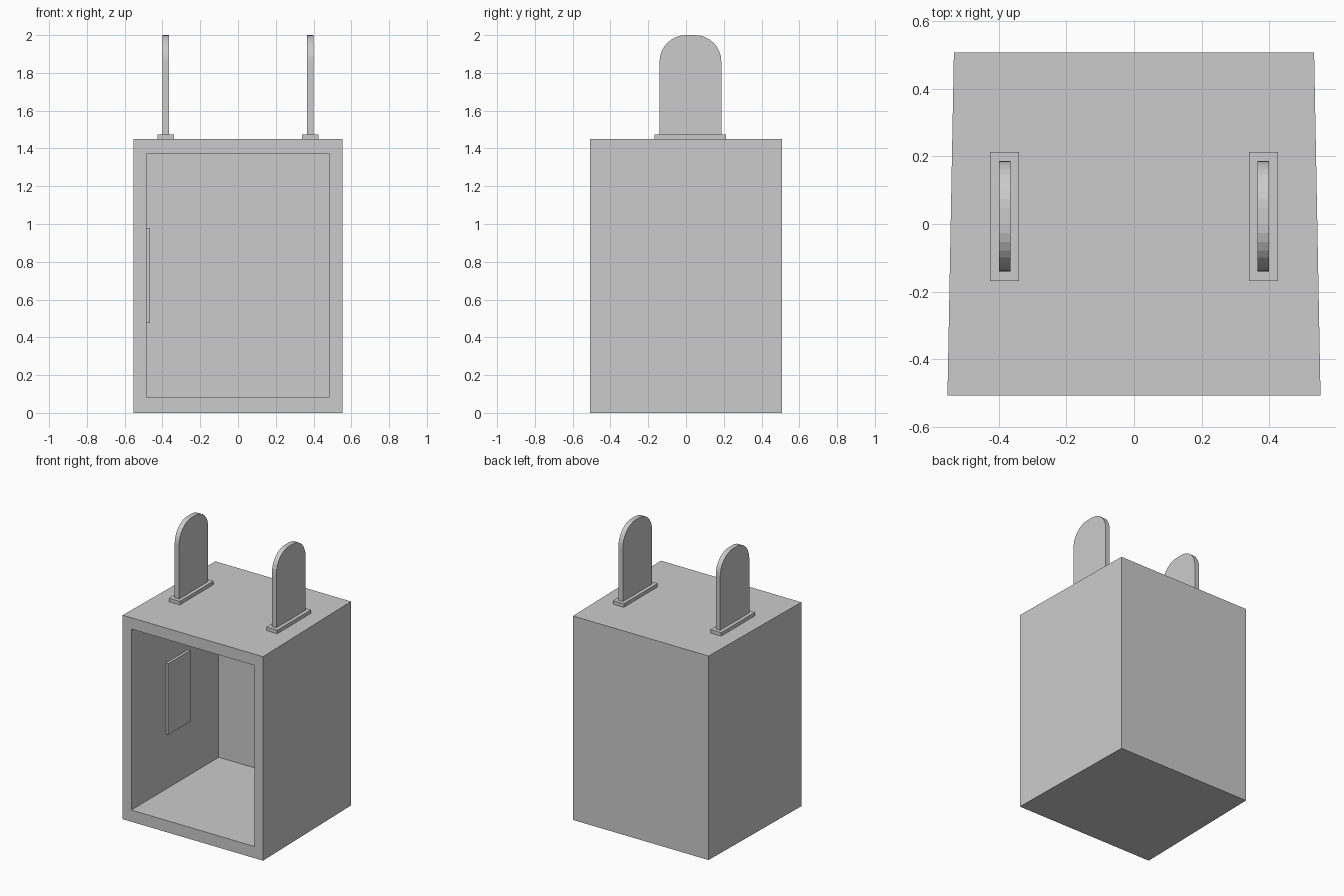
import bpy, bmesh, math

if "Cube" in bpy.data.objects:
    bpy.data.objects.remove(bpy.data.objects["Cube"])


def finish(name, bm):
    bmesh.ops.recalc_face_normals(bm, faces=bm.faces)
    mesh = bpy.data.meshes.new(name)
    bm.to_mesh(mesh)
    bm.free()
    obj = bpy.data.objects.new(name, mesh)
    bpy.context.collection.objects.link(obj)
    return obj


def loft(name, rings):
    """Join rings of equal point count and cap both ends."""
    bm = bmesh.new()
    loops = [[bm.verts.new(p) for p in ring] for ring in rings]
    n = len(loops[0])
    for a, b in zip(loops, loops[1:]):
        for i in range(n):
            j = (i + 1) % n
            bm.faces.new((a[i], a[j], b[j], b[i]))
    bm.faces.new(loops[0])
    bm.faces.new(loops[-1])
    return finish(name, bm)


def rect(y, half_x, z0, z1):
    return [(-half_x, y, z0), (half_x, y, z0), (half_x, y, z1), (-half_x, y, z1)]


def slab(name, x0, x1, outline):
    """Extrude a (y, z) outline along x."""
    return loft(name, [[(x, y, z) for y, z in outline] for x in (x0, x1)])


def box_outline(y0, y1, z0, z1):
    return [(y0, z0), (y1, z0), (y1, z1), (y0, z1)]


# Open-fronted cabinet, slightly narrower at the back
loft("cabinet_shell", [
    rect(0.508, 0.533, 0, 1.45),
    rect(-0.507, 0.552, 0, 1.45),
    rect(-0.507, 0.484, 0.083, 1.37),
    rect(0.475, 0.484, 0.083, 1.37),
])

# Thin panel on the inner left wall
slab("inner_panel", -0.486, -0.465, box_outline(-0.12, 0.13, 0.475, 0.98))

# Upright fin profile with rounded top corners
R, STEPS = 0.14, 8
fin = [(-0.14, 1.47), (0.187, 1.47)]
for cy, start in ((0.047, 0), (0.0, 90)):
    for i in range(STEPS + 1):
        a = math.radians(start + 90 * i / STEPS)
        fin.append((cy + R * math.cos(a), 1.86 + R * math.sin(a)))

# Matching fins and foot plates on both sides of the top
for side, s in (("left", -1), ("right", 1)):
    slab(side + "_fin_base", s * 0.34, s * 0.426, box_outline(-0.168, 0.213, 1.45, 1.475))
    slab(side + "_fin", s * 0.365, s * 0.40, fin)
